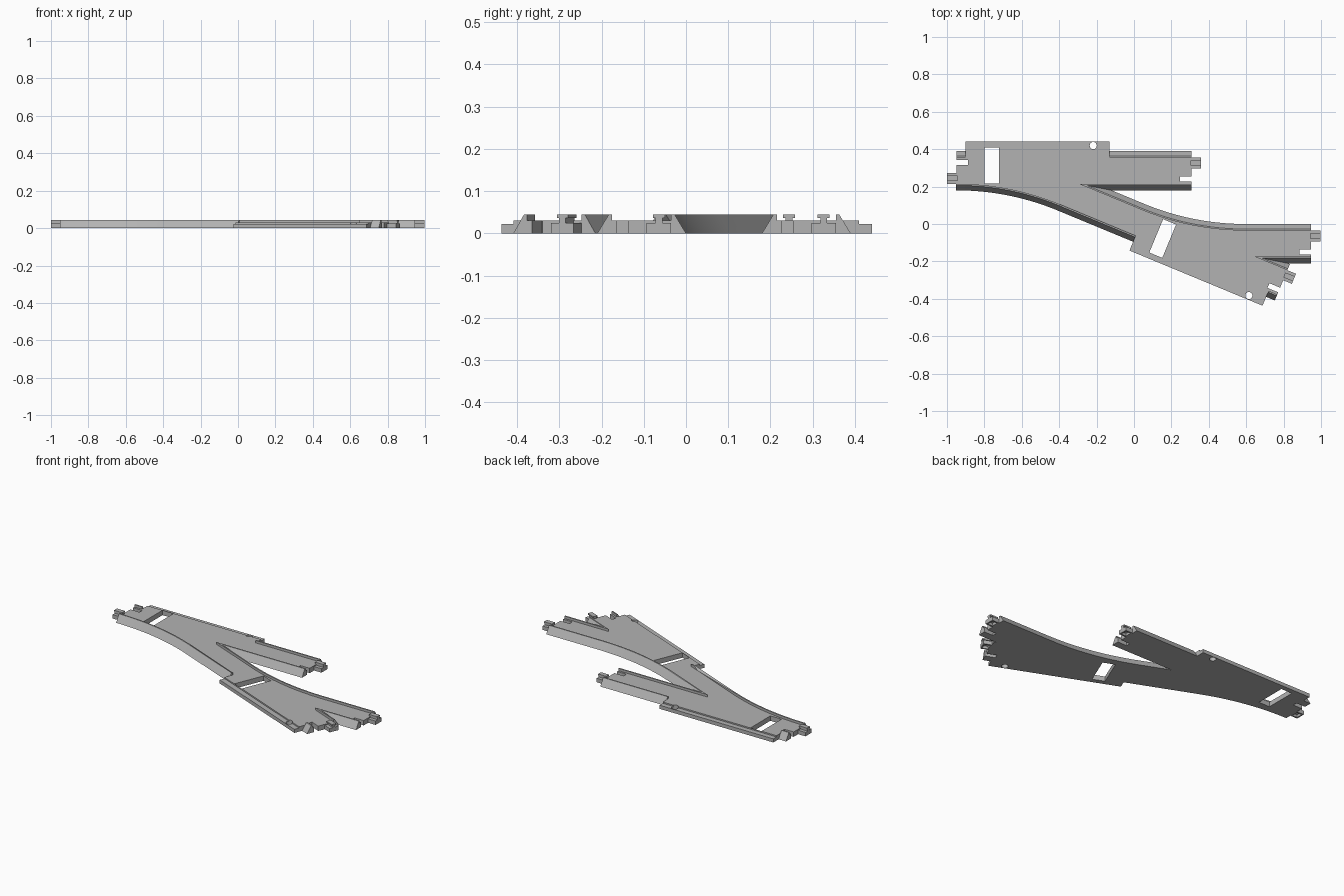
import bpy, bmesh, math
from mathutils import Vector

cube = bpy.data.objects.get("Cube")
if cube:
    bpy.data.objects.remove(cube)

TURN = math.radians(22.5)   # branch angle
R = 1.52                    # branch radius
LENGTH = 1.257              # straight track length
TOP, FLOOR, LIP, STUB = 0.0445, 0.03, 0.022, 0.024

grey = bpy.data.materials.new("track_grey")
grey.use_nodes = True
grey.diffuse_color = (0.45, 0.45, 0.45, 1)
grey.node_tree.nodes["Principled BSDF"].inputs["Base Color"].default_value = (0.45, 0.45, 0.45, 1)


def heading(a):
    return Vector((math.cos(a), math.sin(a)))


def sweep(name, path, profile):
    """Solid made by moving a (sideways, height) profile along a flat path."""
    bm = bmesh.new()
    rings = []
    for i, p in enumerate(path):
        ins = (p - path[i - 1]).normalized() if i else None
        out = (path[i + 1] - p).normalized() if i < len(path) - 1 else None
        d = ((ins or out) + (out or ins)).normalized()
        miter = 1 / d.dot(ins or out)
        left = Vector((-d.y, d.x)) * miter
        rings.append([bm.verts.new((*(p + left * t), z)) for t, z in profile])
    n = len(profile)
    for a, b in zip(rings, rings[1:]):
        for j in range(n):
            k = (j + 1) % n
            bm.faces.new((a[j], a[k], b[k], b[j]))
    bm.faces.new(rings[0])
    bm.faces.new(rings[-1])
    bmesh.ops.recalc_face_normals(bm, faces=bm.faces)
    mesh = bpy.data.meshes.new(name)
    bm.to_mesh(mesh)
    bm.free()
    mesh.materials.append(grey)
    ob = bpy.data.objects.new(name, mesh)
    bpy.context.collection.objects.link(ob)
    return ob


def rect(t0, t1, z0, z1):
    return [(t0, z0), (t1, z0), (t1, z1), (t0, z1)]


def combine(body, tool, operation):
    """Apply one boolean and drop its tool."""
    mod = body.modifiers.new("join", "BOOLEAN")
    mod.object, mod.operation, mod.solver = tool, operation, "MANIFOLD"
    bpy.context.view_layer.objects.active = body
    bpy.ops.object.modifier_apply(modifier=mod.name)
    bpy.data.objects.remove(tool)


def arc(start, a0, a1, steps=20):
    """Points of an arc of radius R leaving start at heading a0."""
    side = 1 if a1 > a0 else -1
    centre = start + side * R * heading(a0 + math.pi / 2)
    return [centre - side * R * heading(a0 + (a1 - a0) * i / steps + math.pi / 2)
            for i in range(steps + 1)]


# Centre lines: first straight, first branch running on as second straight, second branch
a_start = Vector((-0.95, 0.285))
a_dir, b_dir = heading(0), heading(-TURN)
first_arc = arc(a_start, 0, -TURN)
b_start = first_arc[-1]
b_end = b_start + b_dir * LENGTH
branch_y = -0.105
s = (b_start.y - branch_y - R * (1 - math.cos(TURN))) / math.sin(TURN)
second_arc = arc(b_start + b_dir * s, -TURN, 0)
branch_end = Vector((0.946, branch_y))
a_end = a_start + a_dir * LENGTH
paths = [
    [a_start, a_end],
    first_arc + [b_end],
    [b_start + b_dir * (s - 0.1)] + second_arc + [branch_end],
]


def span(start, d, s0, s1):
    return [start + d * s0, start + d * s1]


def lengthened(path, e=0.01):
    first = path[0] - (path[1] - path[0]).normalized() * e
    last = path[-1] + (path[-1] - path[-2]).normalized() * e
    return [first] + path[1:-1] + [last]


# Sloped track beds
bed = [(-0.105, 0), (0.105, 0), (0.078, TOP), (-0.078, TOP)]
track = sweep("switch_track", paths[0], bed)
for p in paths[1:]:
    combine(track, sweep("bed", p, bed), "UNION")

# Side shelves: (start, direction, side, shelf start, slot start)
shelves = [(a_start, a_dir, 1, 0.05), (b_start, b_dir, -1, 0.437)]
for start, d, side, s0 in shelves:
    run = span(start, d, s0, s0 + 0.77)
    for name, width, height in (("shelf", 0.125, FLOOR), ("lip", 0.156, LIP)):
        combine(track, sweep(name, run, rect(0, side * width, 0, height)), "UNION")

# Recessed floors between the thin rims
for p in paths:
    combine(track, sweep("channel", lengthened(p), rect(-0.07, 0.07, FLOOR, 0.1)), "DIFFERENCE")
for start, d, side, s0 in shelves:
    run = span(start, d, s0, s0 + 0.77)
    combine(track, sweep("clearing", run, rect(0, side * 0.2, FLOOR, 0.1)), "DIFFERENCE")
    # Rectangular slot and round pin hole
    slot = span(start, d, s0 + 0.102, s0 + 0.177)
    combine(track, sweep("slot", slot, rect(-side * 0.068, side * 0.125, -0.1, 0.1)), "DIFFERENCE")
    left = Vector((-d.y, d.x))
    c = start + d * (s0 + 0.682) + left * side * 0.134
    bpy.ops.mesh.primitive_cylinder_add(vertices=24, radius=0.019, depth=0.3, location=(*c, 0))
    combine(track, bpy.context.object, "DIFFERENCE")

# Couplings: a hollow stub with a T-shaped ridge, beside an open notch
ends = [(a_start, math.pi), (a_end, 0), (b_end, -TURN), (branch_end, 0)]
for p, a in ends:
    d = heading(a)
    stub = span(p, d, -0.005, 0.05)
    combine(track, sweep("stub", stub, rect(0.012, 0.07, 0, STUB)), "UNION")
    combine(track, sweep("ridge_neck", stub, rect(0.033, 0.049, 0.01, 0.04)), "UNION")
    combine(track, sweep("ridge_cap", stub, rect(0.027, 0.055, 0.036, TOP)), "UNION")
    combine(track, sweep("hollow", span(p, d, 0.008, 0.042), rect(0.021, 0.061, -0.1, 0.016)), "DIFFERENCE")
    combine(track, sweep("notch", span(p, d, -0.062, 0.1), rect(-0.058, -0.031, -0.1, 0.1)), "DIFFERENCE")

# Smooth curves, crisp edges
bpy.ops.object.select_all(action="DESELECT")
track.select_set(True)
bpy.context.view_layer.objects.active = track
bpy.ops.object.shade_smooth_by_angle(angle=math.radians(25))
